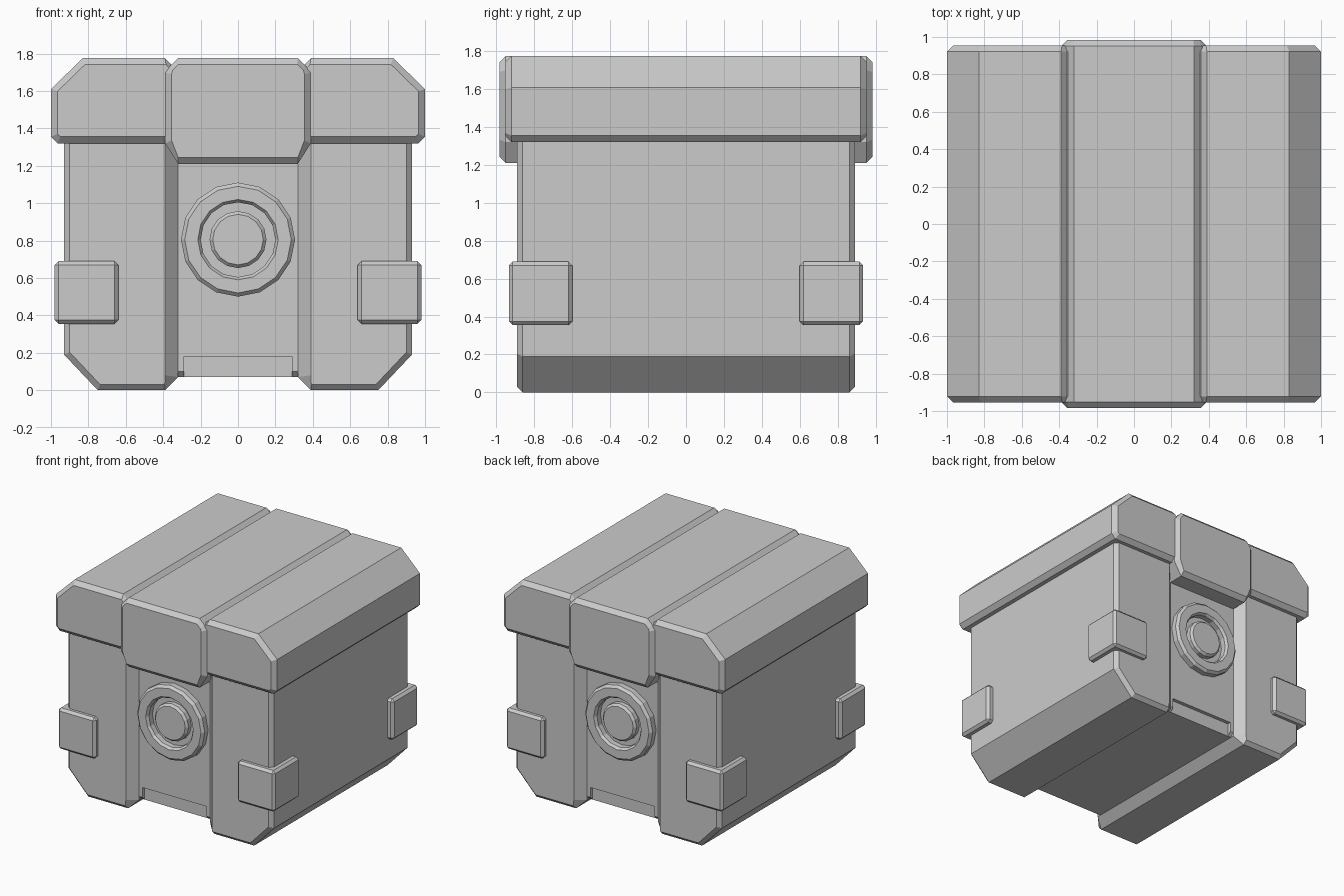
import bpy, bmesh, math

cube = bpy.data.objects.get("Cube")
if cube:
    bpy.data.objects.remove(cube, do_unlink=True)

# One plain grey for the whole crate
grey = bpy.data.materials.new("plain_grey")
grey.use_nodes = True
grey.diffuse_color = (0.6, 0.6, 0.6, 1)
grey.node_tree.nodes["Principled BSDF"].inputs["Base Color"].default_value = (0.6, 0.6, 0.6, 1)


def finish(name, bm):
    bmesh.ops.recalc_face_normals(bm, faces=bm.faces)
    mesh = bpy.data.meshes.new(name)
    bm.to_mesh(mesh)
    bm.free()
    mesh.materials.append(grey)
    obj = bpy.data.objects.new(name, mesh)
    bpy.context.collection.objects.link(obj)
    return obj


def bridge(bm, loops):
    n = len(loops[0])
    for a, b in zip(loops, loops[1:]):
        for i in range(n):
            j = (i + 1) % n
            bm.faces.new((a[i], a[j], b[j], b[i]))


def block(name, rows, end_y, symmetric=True):
    """Bar along y with chamfered ends.
    Each row is (x, z, end x, end z, y where the chamfer starts)."""
    if symmetric:
        rows = rows + [(-x, z, -ex, ez, y) for x, z, ex, ez, y in reversed(rows)]
    bm = bmesh.new()
    loops = [[bm.verts.new((r[2], -end_y, r[3])) for r in rows],
             [bm.verts.new((r[0], -r[4], r[1])) for r in rows],
             [bm.verts.new((r[0], r[4], r[1])) for r in rows],
             [bm.verts.new((r[2], end_y, r[3])) for r in rows]]
    bridge(bm, loops)
    bm.faces.new(loops[0])
    bm.faces.new(loops[-1])
    return finish(name, bm)


def mirror_x(obj):
    obj.modifiers.new("mirror", 'MIRROR').use_axis[0] = True


def box(name, lo, hi, bevel=0):
    bm = bmesh.new()
    bmesh.ops.create_cube(bm, size=1)
    for v in bm.verts:
        v.co = [(a + b) / 2 + c * (b - a) for a, b, c in zip(lo, hi, v.co)]
    obj = finish(name, bm)
    if bevel:
        mod = obj.modifiers.new("bevel", 'BEVEL')
        mod.width = bevel
        mod.segments = 1
    return obj


def lathe(name, profile, side, z=0.805, sides=16):
    """Round part around the y axis; profile is (radius, distance from centre)."""
    bm = bmesh.new()
    loops = [[bm.verts.new((r * math.sin(2 * math.pi * k / sides), side * y,
                            z + r * math.cos(2 * math.pi * k / sides)))
              for k in range(sides)] for r, y in profile]
    bridge(bm, loops)
    if profile[0] != profile[-1]:
        bm.faces.new(loops[0])
        bm.faces.new(loops[-1])
    else:
        bmesh.ops.remove_doubles(bm, verts=bm.verts, dist=1e-5)
    return finish(name, bm)


# Body: two raised side halves with sloping inner walls
mirror_x(block("body_side", [
    (0.93, 1.35, 0.90, 1.35, 0.862),
    (0.93, 0.19, 0.90, 0.203, 0.862),
    (0.75, 0.00, 0.737, 0.03, 0.862),
    (0.39, 0.00, 0.392, 0.03, 0.862),
    (0.32, 0.07, 0.39, 0.08, 0.82),
    (0.32, 1.35, 0.39, 1.35, 0.82)], 0.892, False))

# Recessed centre panel with a shallow slot along its lower edge
box("centre_panel", (-0.33, -0.82, 0.18), (0.33, 0.82, 1.35))
box("slot_back", (-0.29, -0.79, 0.07), (0.29, 0.79, 0.18))
mirror_x(block("slot_end", [
    (0.29, 0.07, 0.29, 0.10, 0.79), (0.33, 0.07, 0.33, 0.10, 0.79),
    (0.33, 0.18, 0.33, 0.18, 0.79), (0.29, 0.18, 0.29, 0.18, 0.79)], 0.82, False))

# Lid: wide chamfered shell, then the thicker centre band with flaps
block("lid", [
    (0.965, 1.32, 0.95, 1.355, 0.922),
    (1.00, 1.355, 0.965, 1.37, 0.922),
    (1.00, 1.61, 0.965, 1.598, 0.922),
    (0.83, 1.775, 0.817, 1.742, 0.922),
    (0.39, 1.775, 0.385, 1.742, 0.922),
    (0.358, 1.742, 0.358, 1.71, 0.922)], 0.955)
block("lid_centre_band", [
    (0.32, 1.21, 0.32, 1.245, 0.952),
    (0.39, 1.32, 0.355, 1.335, 0.952),
    (0.39, 1.70, 0.355, 1.69, 0.952),
    (0.358, 1.738, 0.35, 1.71, 0.952),
    (0.32, 1.775, 0.318, 1.742, 0.952)], 0.985)

# Round latch on both ends: ring and button
for label, side in (("front", -1), ("back", 1)):
    lathe(label + "_latch_ring", [
        (0.305, 0.80), (0.305, 0.865), (0.285, 0.885), (0.215, 0.885),
        (0.20, 0.865), (0.20, 0.80), (0.305, 0.80)], side)
    lathe(label + "_latch_button", [
        (0.152, 0.80), (0.152, 0.857), (0.135, 0.875)], side)

# Corner guards
for xl, sx in (("right", -1), ("left", 1)):
    for yl, sy in (("front", -1), ("back", 1)):
        xs = sorted((sx * 0.64, sx * 0.98))
        ys = sorted((sy * 0.60, sy * 0.935))
        box(f"{yl}_{xl}_corner_guard", (xs[0], ys[0], 0.355), (xs[1], ys[1], 0.69), 0.02)
